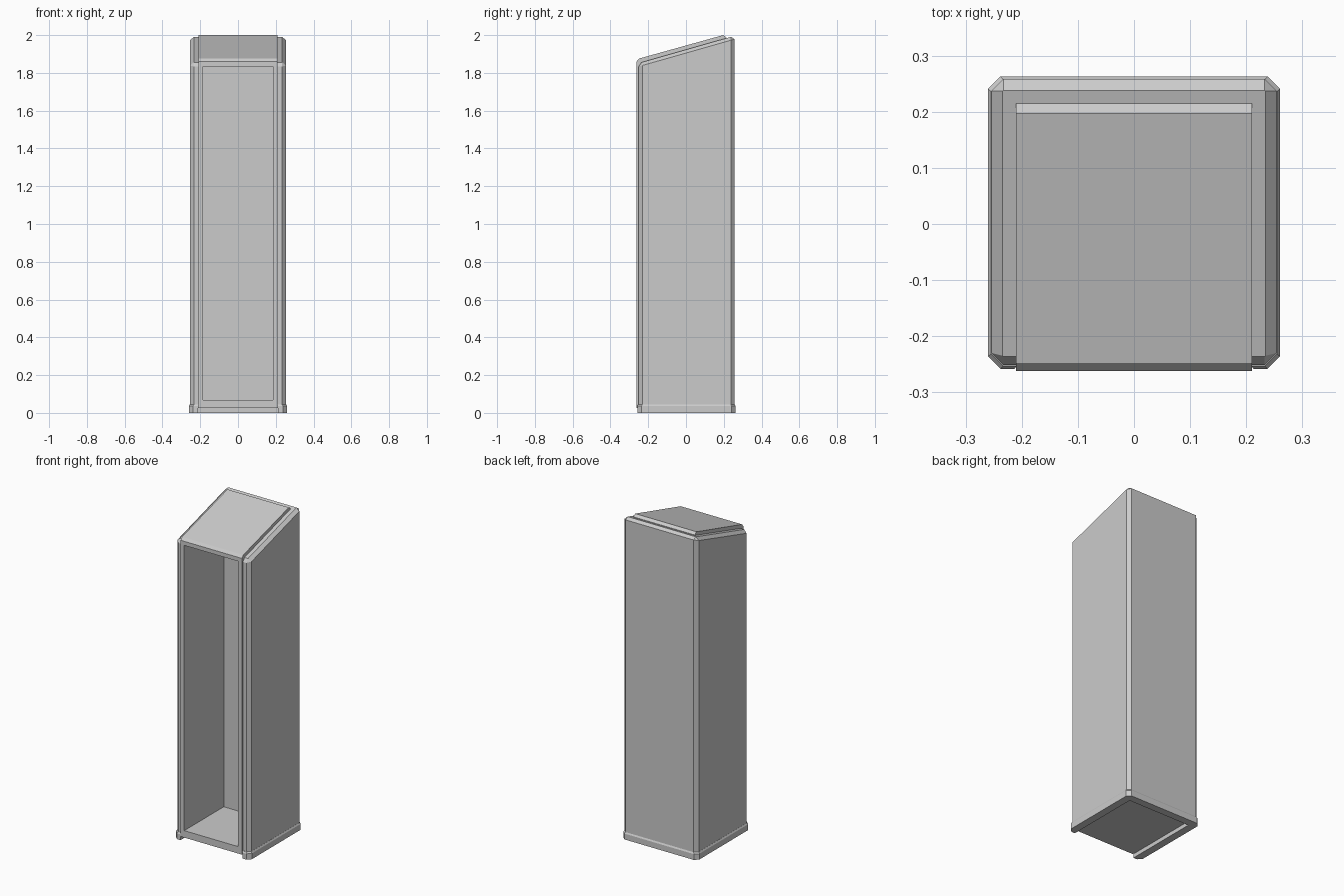
import bpy, bmesh

if "Cube" in bpy.data.objects:
    bpy.data.objects.remove(bpy.data.objects["Cube"])


def loft(name, loops):
    """Skin a list of equal-length loops and cap both ends."""
    bm = bmesh.new()
    rings = [[bm.verts.new(p) for p in loop] for loop in loops]
    n = len(rings[0])
    for a, b in zip(rings, rings[1:]):
        for i in range(n):
            j = (i + 1) % n
            bm.faces.new((a[i], a[j], b[j], b[i]))
    bm.faces.new(rings[0][::-1])
    bm.faces.new(rings[-1])
    bmesh.ops.recalc_face_normals(bm, faces=bm.faces)
    mesh = bpy.data.meshes.new(name)
    bm.to_mesh(mesh)
    bm.free()
    obj = bpy.data.objects.new(name, mesh)
    bpy.context.collection.objects.link(obj)
    return obj


def mirrored(half):
    """Complete a half outline (front to back, x > 0) across x = 0."""
    return half + [(-x, y) for x, y in reversed(half)]


def octagon(hx, y0, y1, c):
    return mirrored([(hx - c, y0), (hx, y0 + c), (hx, y1 - c), (hx - c, y1)])


def roof(y):
    return 1.923 + 0.285 * y


# Cabinet body: chamfered corners, sloping bevelled top
side = octagon(0.254, -0.251, 0.258, 0.021)
top = octagon(0.234, -0.236, 0.238, 0.001)
body = loft("cabinet_body", [
    [(x, y, 0.025) for x, y in side],
    [(x, y, roof(y) - 0.018) for x, y in side],
    [(x, y, roof(y)) for x, y in top],
])

# Raised strap forming the front frame and the sloping top panel
profile = [(-0.262, 0.025), (-0.262, 1.86), (-0.248, 1.876), (0.197, 2.0),
           (0.215, 1.987), (0.215, 1.968), (-0.23, 1.84), (-0.23, 0.025)]
strap = loft("front_frame_and_top_panel",
             [[(x, y, z) for y, z in profile] for x in (-0.21, 0.21)])

# Skirt around the foot, open at the front
foot = mirrored([(0.213, -0.258), (0.238, -0.258), (0.26, -0.236),
                 (0.26, 0.241), (0.238, 0.263)])
foot += [(-0.213, 0.216), (0.213, 0.216)]
loft("base_skirt", [[(x * s, y * s, z) for x, y in foot]
                    for z, s in ((0, 1), (0.036, 1), (0.045, 0.98))])

# Open compartment cut through the frame into the body
cutter = loft("compartment_cutter", [
    [(x, y, z) for x, y in mirrored([(0.185, -0.3), (0.185, 0.125)])]
    for z in (0.068, 1.835)])
cutter.hide_render = True
cutter.display_type = 'WIRE'
for obj in (body, strap):
    mod = obj.modifiers.new("compartment", 'BOOLEAN')
    mod.operation = 'DIFFERENCE'
    mod.solver = 'EXACT'
    mod.object = cutter
